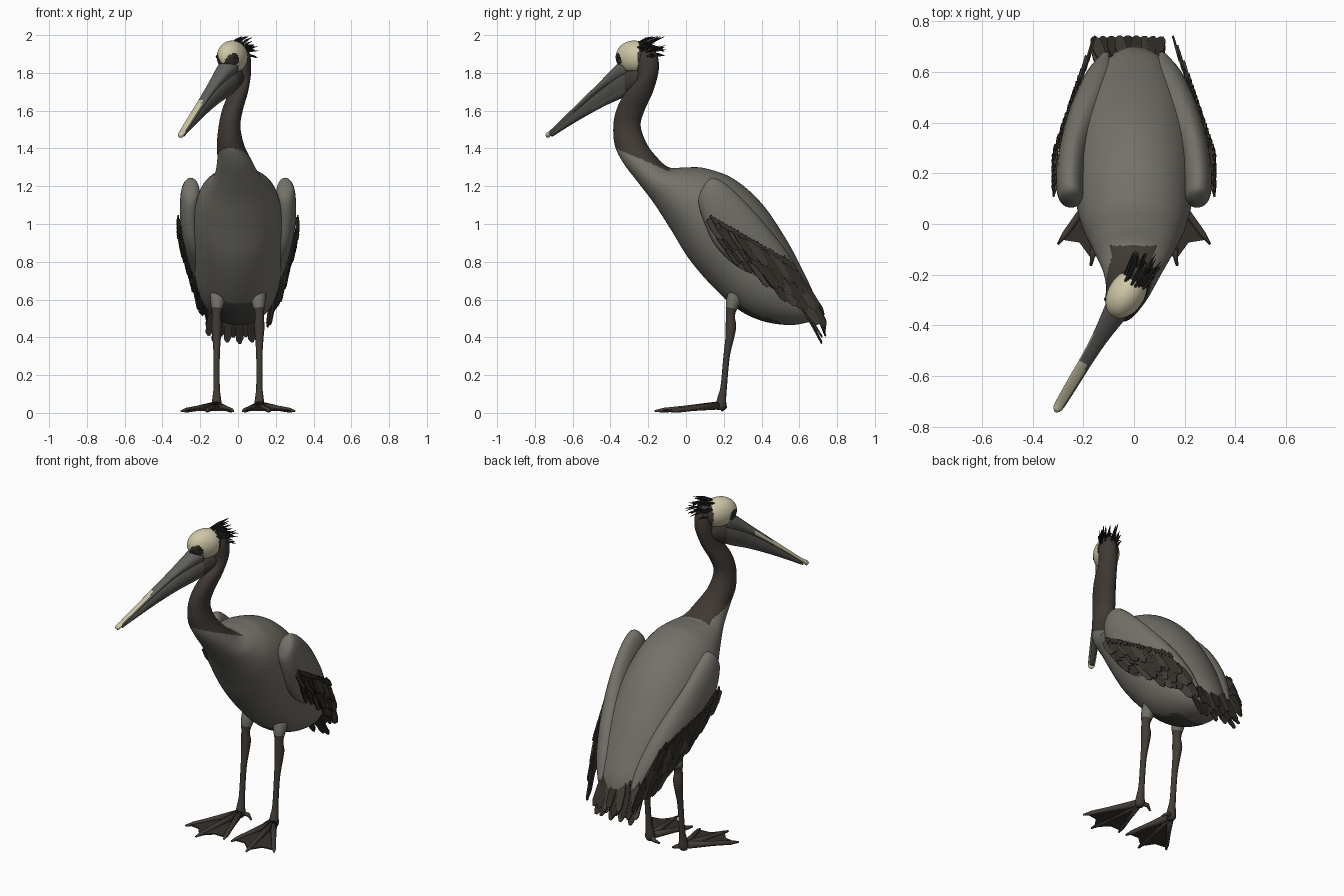
import bpy, bmesh, math, random
from mathutils import Vector, Matrix

if "Cube" in bpy.data.objects:
    bpy.data.objects.remove(bpy.data.objects["Cube"])
random.seed(4)

def mat(name, r, g, b):
    m = bpy.data.materials.new(name)
    m.diffuse_color = (r, g, b, 1)
    m.use_nodes = True
    m.node_tree.nodes["Principled BSDF"].inputs["Base Color"].default_value = m.diffuse_color
    return m

GREY = mat("plumage grey", .175, .167, .143)
NECK = mat("neck brown", .052, .042, .035)
DARK = mat("feather dark brown", .035, .030, .024)
MID = mat("feather brown", .055, .046, .037)
BLACK = mat("crest black", .018, .017, .015)
CREAM = mat("cream", .62, .57, .39)
BILL = mat("bill grey", .12, .118, .108)
POUCH = mat("pouch dark grey", .075, .073, .066)
LEG = mat("leg brown", .055, .045, .037)

def finish(bm, name, mats, rule=None, smooth=True, matrix=None):
    """Turn a bmesh into an object; rule picks a material from a face centre and normal."""
    bmesh.ops.recalc_face_normals(bm, faces=bm.faces)
    bm.normal_update()
    for f in bm.faces:
        f.smooth = smooth
        if rule:
            f.material_index = rule(f.calc_center_median(), f.normal)
    if matrix:
        bm.transform(matrix)
    me = bpy.data.meshes.new(name)
    bm.to_mesh(me)
    bm.free()
    for m in mats:
        me.materials.append(m)
    ob = bpy.data.objects.new(name, me)
    bpy.context.collection.objects.link(ob)
    return ob

def smooth_rows(rows, n):
    """Catmull-Rom interpolation of rows of numbers."""
    out = []
    for i in range(len(rows) - 1):
        p = [rows[max(0, min(len(rows) - 1, i + k))] for k in (-1, 0, 1, 2)]
        for j in range(n):
            t = j / n
            out.append([.5 * (2*b + (c-a)*t + (2*a-5*b+4*c-d)*t*t + (3*b-a-3*c+d)*t**3)
                        for a, b, c, d in zip(*p)])
    return out + [list(rows[-1])]

def skin(bm, rings):
    """Bridge rings of points and cap both ends."""
    vs = [[bm.verts.new(p) for p in r] for r in rings]
    n = len(vs[0])
    for a, b in zip(vs, vs[1:]):
        for k in range(n):
            bm.faces.new((a[k], a[(k+1) % n], b[(k+1) % n], b[k]))
    bm.faces.new(vs[0])
    bm.faces.new(vs[-1])

def loft(bm, rows, n=5, seg=32):
    """Ellipses between a top and a bottom point: (top y, z, bottom y, z, centre x, half width)."""
    rings = []
    for ty, tz, by, bz, cx, hw in smooth_rows(rows, n):
        ring = []
        for k in range(seg):
            a = 2 * math.pi * k / seg
            c, s = math.cos(a) / 2, math.sin(a)
            ring.append((cx + hw*s, (ty+by)/2 + (ty-by)*c, (tz+bz)/2 + (tz-bz)*c))
        rings.append(ring)
    skin(bm, rings)

def tube(bm, pts, seg=12):
    """Round tube through (x, y, z, radius)."""
    P = [Vector(p[:3]) for p in pts]
    rings = []
    for i, p in enumerate(P):
        d = (P[min(i+1, len(P)-1)] - P[max(i-1, 0)]).normalized()
        u = d.cross(Vector((.31, .2, .93)) if abs(d.z) < .8 else Vector((1, 0, 0))).normalized()
        v = d.cross(u)
        rings.append([p + (u*math.cos(2*math.pi*k/seg) + v*math.sin(2*math.pi*k/seg)) * pts[i][3]
                      for k in range(seg)])
    skin(bm, rings)

def plate(bm, outline, off, mi=0):
    """Thin plate from an outline, thickened by off."""
    n0 = len(bm.faces)
    skin(bm, [[p - off/2 for p in outline], [p + off/2 for p in outline]])
    bm.faces.ensure_lookup_table()
    for f in bm.faces[n0:]:
        f.material_index = mi

def feather(bm, a, b, normal, w, mi):
    d = b - a
    s = d.cross(normal).normalized() * w / 2
    plate(bm, [a - s*.7, a + d*.4 - s, a + d*.9 - s*.8, b - s*.2, b + s*.35,
               a + d*.85 + s*.9, a + d*.4 + s, a + s*.7], normal.normalized() * .008, mi)

# Body and neck in one skin, from tail to nape
body = [(.70, .53, .65, .48, 0, .06), (.68, .62, .55, .465, 0, .135), (.62, .75, .41, .485, 0, .193),
        (.53, .92, .28, .545, 0, .228), (.40, 1.11, .15, .66, 0, .24), (.25, 1.24, .02, .81, 0, .235),
        (.10, 1.295, -.08, .97, 0, .21), (0, 1.30, -.17, 1.11, 0, .165),
        (-.09, 1.30, -.25, 1.215, -.005, .12), (-.16, 1.36, -.33, 1.32, -.02, .09),
        (-.21, 1.43, -.375, 1.41, -.04, .072), (-.24, 1.52, -.385, 1.51, -.045, .058),
        (-.22, 1.60, -.37, 1.60, -.03, .055), (-.175, 1.70, -.325, 1.69, 0, .052),
        (-.145, 1.81, -.26, 1.77, .018, .05), (-.15, 1.89, -.26, 1.87, .02, .047),
        (-.18, 1.945, -.25, 1.93, .012, .03)]
def body_rule(c, n):
    if c.y < -.085 and c.z > 1.40 - (c.y + .37) * .43:
        return 1
    return 2 if c.z < .58 and n.z < -.6 and abs(c.x) < .1 and c.y < .5 else 0
bm = bmesh.new()
loft(bm, body, 12, 64)
finish(bm, "body_and_neck", [GREY, NECK, POUCH], body_rule)

# Head, built facing -y then turned towards the bird's right
HEAD = Matrix.Translation((-.03, -.275, 0)) @ Matrix.Rotation(math.radians(-31), 4, 'Z')
def head_rule(c, n):
    if (c.y + .07)**2 / .03**2 + (c.z - 1.868)**2 / .036**2 < 1:
        return 2
    return 1 if c.y > .06 or c.z < 1.812 else 0
bm = bmesh.new()
bmesh.ops.create_uvsphere(bm, u_segments=64, v_segments=40, radius=1,
                          matrix=Matrix.Translation((0, 0, 1.885)) @ Matrix.Diagonal((.072, .105, .086, 1)))
finish(bm, "head", [CREAM, NECK, DARK], head_rule, matrix=HEAD)

# Eyes
bm = bmesh.new()
for s in (-1, 1):
    bmesh.ops.create_uvsphere(bm, u_segments=12, v_segments=8, radius=.011,
                              matrix=Matrix.Translation((s*.055, -.058, 1.885)))
finish(bm, "eyes", [BLACK], matrix=HEAD)

# Upper bill with a hooked nail, cream along the far part
upper = [(-.04, 1.89, -.03, 1.78, 0, .056), (-.1, 1.845, -.10, 1.755, 0, .046), (-.2, 1.758, -.21, 1.70, 0, .032),
         (-.3, 1.674, -.31, 1.63, 0, .026), (-.4, 1.590, -.41, 1.556, 0, .024), (-.5, 1.507, -.505, 1.48, 0, .021),
         (-.535, 1.485, -.525, 1.458, 0, .017), (-.545, 1.472, -.537, 1.458, 0, .006)]
def bill_rule(c, n):
    if c.y < -.51 or (c.y < -.33 and n.x < .35) or (c.y < -.2 and n.x < -.75):
        return 1
    return 0
bm = bmesh.new()
loft(bm, upper, 5, 24)
finish(bm, "upper_bill", [BILL, CREAM], bill_rule, matrix=HEAD)

# Lower bill and throat pouch, running back into the neck
lower = [(.09, 1.82, .05, 1.715, 0, .04), (.0, 1.83, .0, 1.70, 0, .05), (-.09, 1.79, -.07, 1.668, 0, .045),
         (-.19, 1.72, -.17, 1.63, 0, .032), (-.29, 1.65, -.28, 1.58, 0, .023), (-.4, 1.565, -.39, 1.525, 0, .018),
         (-.51, 1.48, -.505, 1.463, 0, .012)]
bm = bmesh.new()
loft(bm, lower, 8, 24)
finish(bm, "lower_bill", [POUCH, BILL, NECK],
       lambda c, n: 2 if c.y > -.03 else 1 if n.z < -.3 and c.y > -.25 else 0, matrix=HEAD)

# Shaggy crest on the back of the head
bm = bmesh.new()
for i in range(38):
    x, y = random.uniform(-.042, .042), random.uniform(.03, .1)
    z = 1.885 + .086 * math.sqrt(max(.08, 1 - (x/.072)**2 - (y/.105)**2)) - random.uniform(0, .03)
    L = random.uniform(.06, .12)
    tx, ty, tz = x*1.5, min(y + L, random.uniform(.17, .2)), min(z + random.uniform(-.02, .05), 1.993)
    tube(bm, [(x, y, z, .006), ((x+tx)/2, (y+ty)/2, (z+tz)/2 + .005, .006), (tx, ty, tz, .001)], 5)
finish(bm, "crest", [BLACK], smooth=False, matrix=HEAD)

# Folded wings and their layered flight feathers
wing = [(.10, 1.215, .075, 1.17, .245, .015), (.145, 1.245, .065, 1.11, .25, .045), (.22, 1.205, .10, 1.0, .252, .056),
        (.33, 1.10, .16, .88, .24, .062), (.44, .975, .27, .77, .208, .072),
        (.54, .845, .40, .67, .17, .073), (.63, .69, .54, .57, .132, .058), (.68, .57, .64, .52, .11, .02)]
def side_x(y, z):
    return .308 - max(.24 * max(0, .95 - z), .34 * max(0, y - .28))
for s, side in ((1, "left"), (-1, "right")):
    bm = bmesh.new()
    loft(bm, [r[:4] + (r[4]*s, r[5]) for r in wing], 5, 24)
    finish(bm, side + "_wing", [GREY])
    bm = bmesh.new()
    def add(y, z, L, lift, w, mi, n=Vector((s, .35, -.1))):
        y2, z2 = min(y + L*.56, .735), max(z - L*.83, .37)
        a = Vector((s*(side_x(y, z) + lift - .004), y, z))
        b = Vector((s*(side_x(y2, z2) + lift + .002), y2, z2))
        feather(bm, a, b, n, w, mi)
    for row in (2, 1, 0):
        for i in range(13):
            t = (i + .3 * row) / 13
            S = .25 + .15 * t
            o = S * .25 * row
            add(.12 + .46*t + o*.45, 1.03 - .26*t - o*.89 + random.uniform(-.015, .015),
                S * random.uniform(.4, .6), .005 * (2 - row), random.uniform(.034, .05), (i + row) % 3 == 0)
    # short covert fringe above the flight feathers
    for i in range(22):
        t = i / 22
        add(.13 + .45*t, 1.045 - .26*t, random.uniform(.03, .06), .012, .014, 0)
    finish(bm, side + "_wing_feathers", [DARK, MID], smooth=False)

# Tail fan in two layers
bm = bmesh.new()
for row in (0, 1):
    for i in range(9):
        x = -.125 + .25 * i / 8
        e = abs(x) * .15
        a = Vector((x*.85 - .02, .67 - .04*row - e, .61 - .05*row))
        b = Vector((x*1.06 - .025, .74 - .02*row - e*.2, .42 - .035*row + random.uniform(-.02, .03)))
        feather(bm, a, b, Vector((0, .9, .4)), .046, i % 3 == 0)
finish(bm, "tail_feathers", [DARK, MID], smooth=False)

# Legs, toes and webbed feet
for s, side in ((1, "left"), (-1, "right")):
    X = .113 * s
    bm = bmesh.new()
    leg = [(X*.9, .29, .68, .05), (X*.96, .25, .59, .038), (X, .235, .52, .024), (X, .238, .46, .028),
           (X, .232, .40, .023), (X, .215, .30, .017), (X, .20, .14, .017), (X, .19, .08, .023), (X, .185, .035, .028),
           (X, .185, .015, .018)]
    tube(bm, smooth_rows(leg, 4), 14)
    finish(bm, side + "_leg", [LEG, GREY], lambda c, n: 1 if c.z > .55 else 0)
    tips = [Vector((s*.30, -.08, .01)), Vector((s*.17, -.165, .01)), Vector((s*.025, -.10, .01))]
    ankle = Vector((X, .18, .04))
    bm = bmesh.new()
    for tip in tips:
        m = ankle.lerp(tip, .55)
        tube(bm, [(*ankle, .022), (m.x, m.y, .024, .014), (*ankle.lerp(tip, .85), .013), (*tip, .005)], 10)
    tube(bm, [(*ankle, .018), (X - s*.04, .205, .03, .012), (X - s*.07, .19, .012, .005)], 8)
    finish(bm, side + "_toes", [LEG])
    bm = bmesh.new()
    hub, t = ankle - Vector((0, 0, .012)), [ankle.lerp(p, .93) for p in tips]
    for p, q in zip(t, t[1:]):
        plate(bm, [hub, p, hub.lerp((p + q) / 2, .9), q], Vector((0, 0, .007)))
    finish(bm, side + "_foot_web", [DARK], smooth=False)
